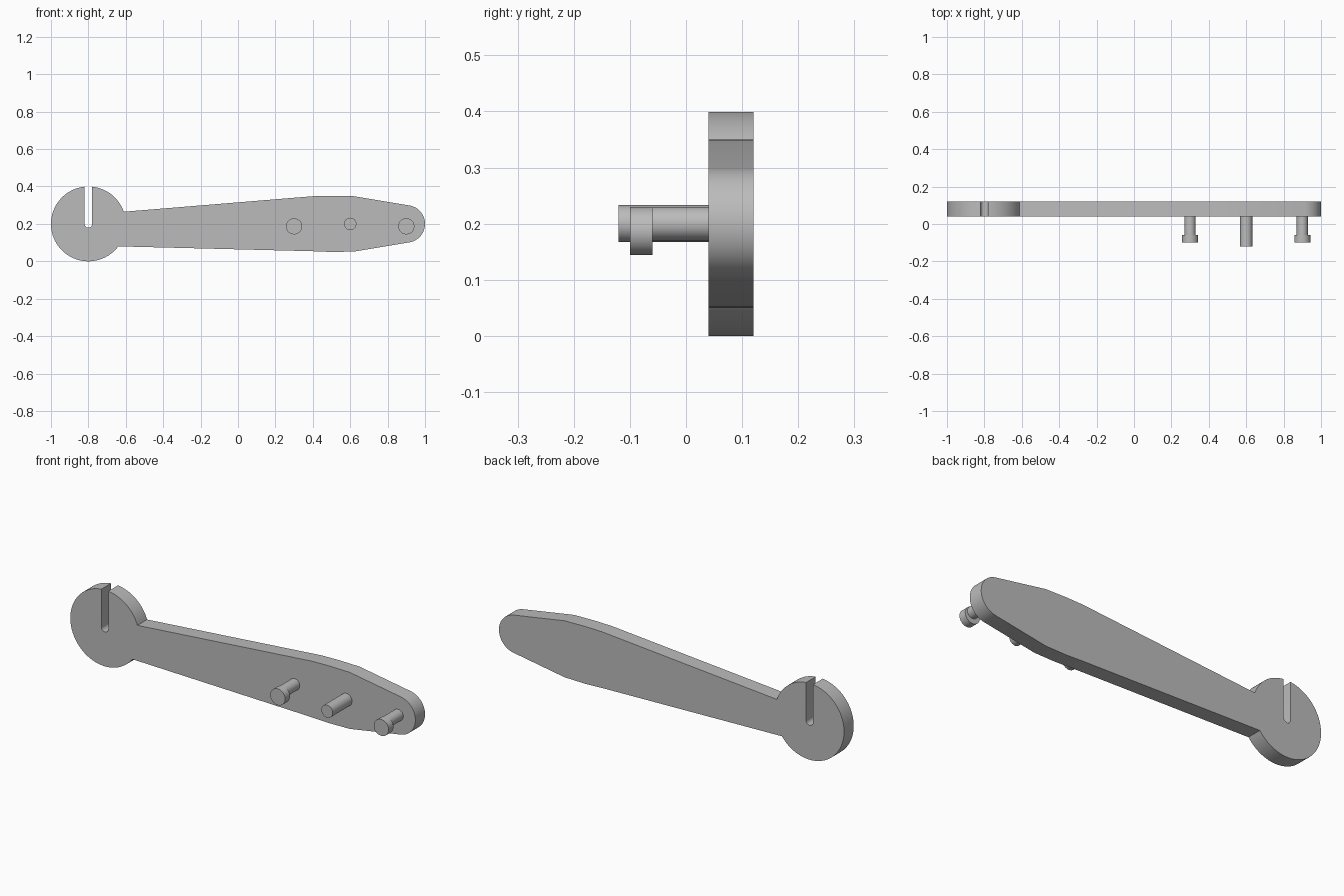
import bpy
import bmesh
from math import sin, cos, radians, pi
from mathutils import Matrix

cube = bpy.data.objects.get("Cube")
if cube:
    bpy.data.objects.remove(cube, do_unlink=True)

# Single grey finish
grey = bpy.data.materials.new("plain grey")
grey.use_nodes = True
colour = (0.5, 0.5, 0.5, 1)
grey.diffuse_color = colour
grey.node_tree.nodes["Principled BSDF"].inputs["Base Color"].default_value = colour


def finish(name, bm):
    bmesh.ops.recalc_face_normals(bm, faces=bm.faces)
    mesh = bpy.data.meshes.new(name)
    bm.to_mesh(mesh)
    bm.free()
    mesh.materials.append(grey)
    obj = bpy.data.objects.new(name, mesh)
    bpy.context.collection.objects.link(obj)
    bpy.ops.object.select_all(action='DESELECT')
    obj.select_set(True)
    bpy.context.view_layer.objects.active = obj
    bpy.ops.object.shade_smooth_by_angle(angle=radians(20))
    return obj


def arc(cx, cz, r, start, end, steps):
    angles = [radians(start + (end - start) * i / steps) for i in range(steps + 1)]
    return [(cx + r * cos(a), cz + r * sin(a)) for a in angles]


def pin(name, x, z, r, y0, y1):
    bm = bmesh.new()
    place = Matrix.Translation((x, (y0 + y1) / 2, z)) @ Matrix.Rotation(pi / 2, 4, 'X')
    bmesh.ops.create_cone(bm, cap_ends=True, segments=48, radius1=r, radius2=r,
                          depth=y1 - y0, matrix=place)
    return finish(name, bm)


# Arm plate: slotted disc, tapered arm and rounded tip in one outline
outline = arc(-0.8, 0.2, 0.2, 95.74, 323.1, 60)
outline += [(0.4, 0.054), (0.5, 0.05), (0.62, 0.052)]
outline += arc(0.9, 0.2, 0.1, -80, 80, 32)
outline += [(0.62, 0.348), (0.5, 0.35), (0.4, 0.348)]
outline += arc(-0.8, 0.2, 0.2, 19, 84.26, 18)
outline += arc(-0.8, 0.2, 0.02, 0, -180, 16)

bm = bmesh.new()
face = bm.faces.new([bm.verts.new((x, 0.04, z)) for x, z in outline])
side = bmesh.ops.extrude_face_region(bm, geom=[face], use_keep_orig=True)
moved = [v for v in side["geom"] if isinstance(v, bmesh.types.BMVert)]
bmesh.ops.translate(bm, verts=moved, vec=(0, 0.08, 0))
finish("arm_plate", bm)

# Plain centre pin, and two pins with heads hung off centre
pin("centre_pin", 0.6, 0.2, 0.033, -0.12, 0.045)
for label, x in (("inner", 0.3), ("outer", 0.9)):
    pin(label + "_pin_shaft", x, 0.2, 0.03, -0.065, 0.045)
    pin(label + "_pin_head", x, 0.187, 0.043, -0.1, -0.06)
